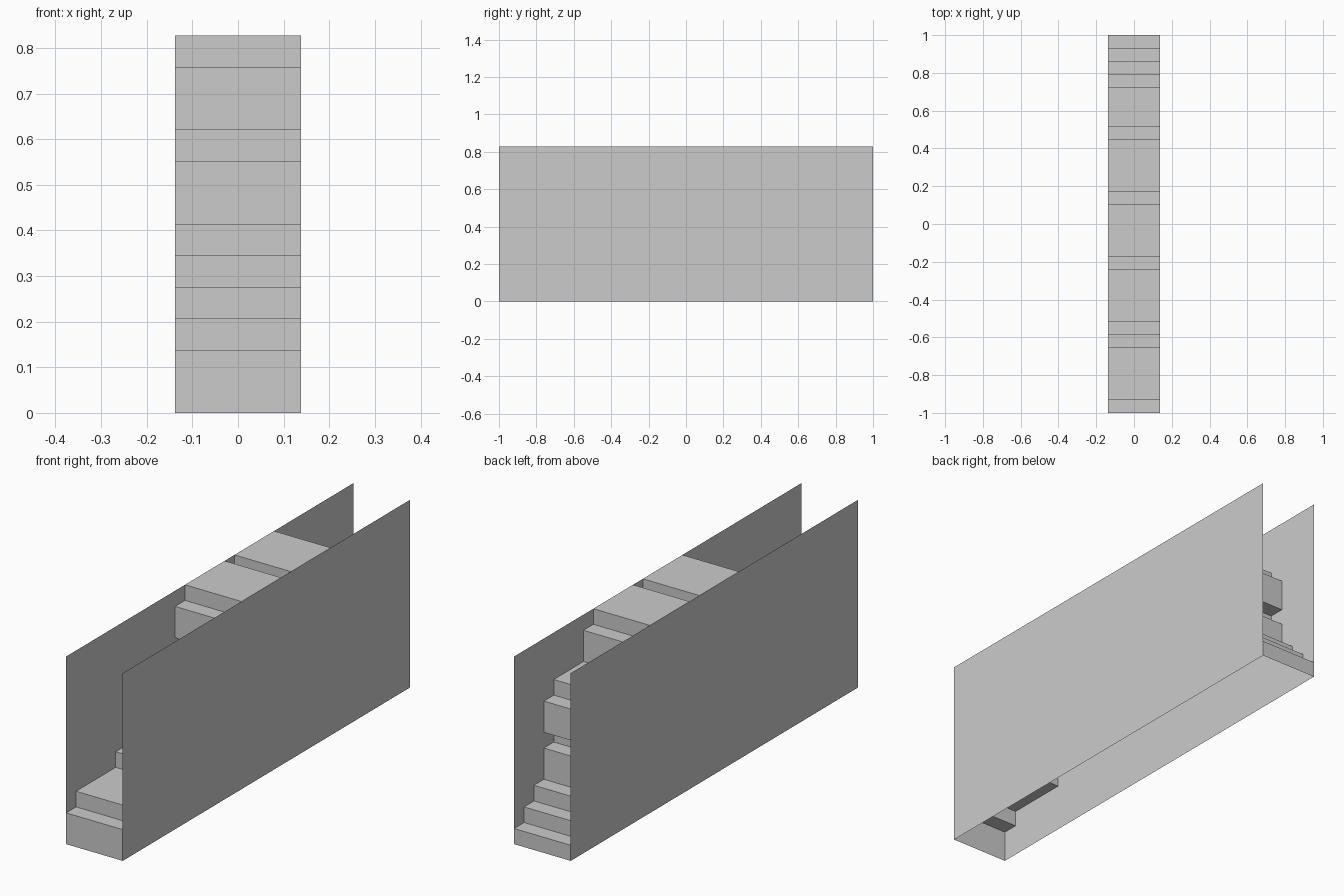
import bpy
import bmesh

if "Cube" in bpy.data.objects:
    bpy.data.objects.remove(bpy.data.objects["Cube"])

U = 2 / 29            # one grid step
HALF_W = 2 * U        # half of the width

grey = bpy.data.materials.new("plain grey")
grey.diffuse_color = (0.6, 0.6, 0.6, 1)
grey.use_nodes = True
grey.node_tree.nodes["Principled BSDF"].inputs["Base Color"].default_value = grey.diffuse_color

# Stepped outline in grid steps: (distance from the front, height)
OUTLINE = [
    (0, 0), (0, 2), (1, 2), (1, 3), (5, 3), (5, 4), (6, 4), (6, 5), (7, 5), (7, 6),
    (11, 6), (11, 8), (12, 8), (12, 9), (11, 9), (11, 11), (12, 11), (12, 12),
    (16, 12), (16, 11), (17, 11), (17, 12),
    (21, 12), (21, 11), (22, 11), (22, 9), (25, 9), (25, 8), (26, 8), (26, 6),
    (25, 6), (25, 5), (26, 5), (26, 3), (27, 3), (27, 2), (28, 2), (28, 1),
    (29, 1), (29, 0),
]


def finish(bm, name):
    mesh = bpy.data.meshes.new(name)
    bm.to_mesh(mesh)
    bm.free()
    mesh.materials.append(grey)
    obj = bpy.data.objects.new(name, mesh)
    bpy.context.collection.objects.link(obj)


def point(x, step, height):
    return (x, step * U - 1, height * U)


# Stepped strip between the walls, open underneath
bm = bmesh.new()
left = [bm.verts.new(point(-HALF_W, s, h)) for s, h in OUTLINE]
right = [bm.verts.new(point(HALF_W, s, h)) for s, h in OUTLINE]
for i in range(len(OUTLINE) - 1):
    bm.faces.new((left[i], right[i], right[i + 1], left[i + 1]))
finish(bm, "stepped_strip")

# Flat rectangular side walls, facing outward
for name, side in (("left_wall", -1), ("right_wall", 1)):
    bm = bmesh.new()
    corners = [(0, 0), (29, 0), (29, 12), (0, 12)][::side]
    bm.faces.new([bm.verts.new(point(side * HALF_W, s, h)) for s, h in corners])
    finish(bm, name)
